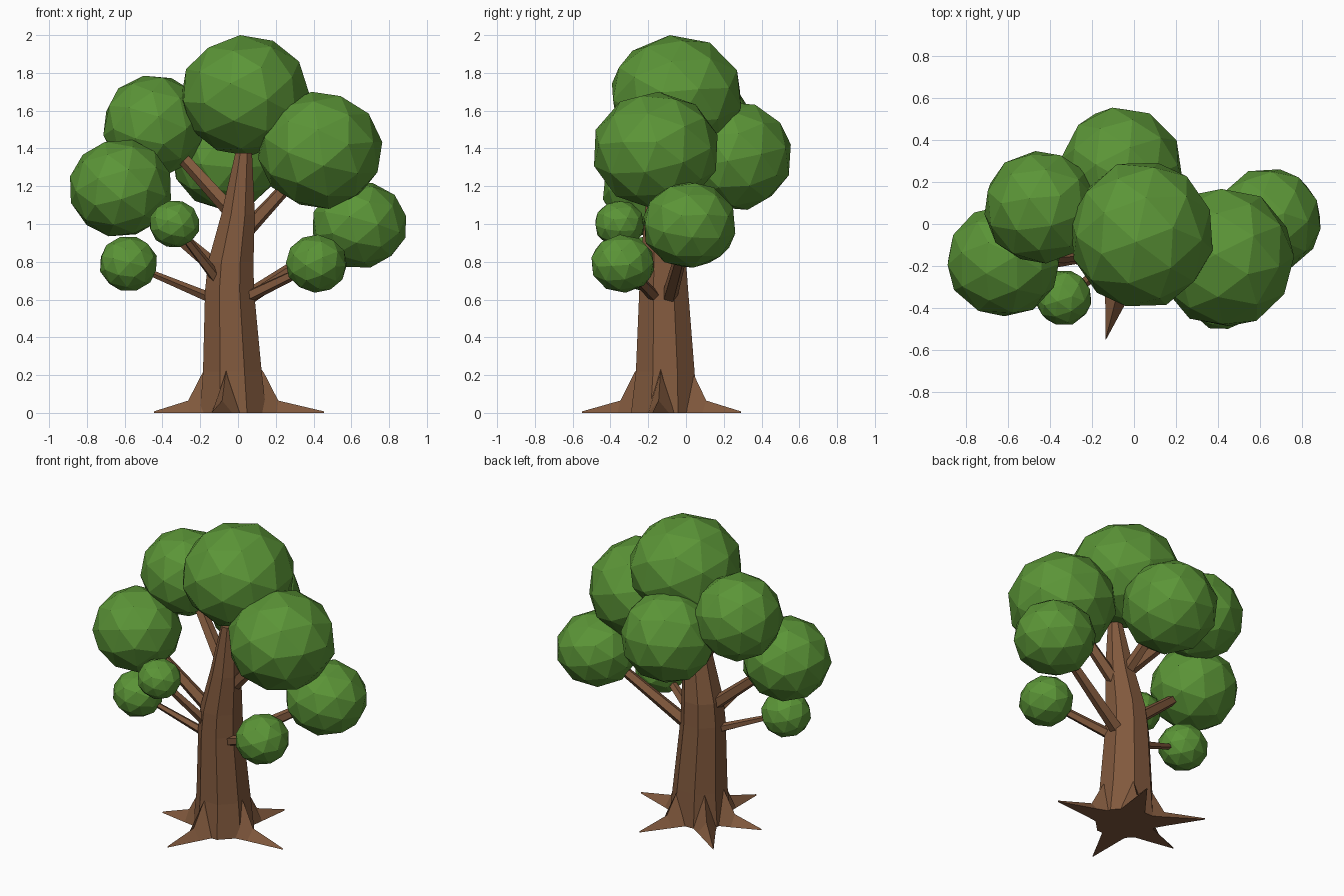
import bpy, bmesh, math, random
from mathutils import Vector, Euler

if "Cube" in bpy.data.objects:
    bpy.data.objects.remove(bpy.data.objects["Cube"])

random.seed(4)


def material(name, rgb):
    m = bpy.data.materials.new(name)
    m.diffuse_color = (*rgb, 1)
    m.use_nodes = True
    m.node_tree.nodes["Principled BSDF"].inputs["Base Color"].default_value = m.diffuse_color
    return m


bark = material("brown bark", (0.22, 0.10, 0.047))
leaf = material("leaf green", (0.105, 0.30, 0.038))


def finish(bm, name, mat):
    bmesh.ops.recalc_face_normals(bm, faces=bm.faces)
    me = bpy.data.meshes.new(name)
    bm.to_mesh(me)
    bm.free()
    me.materials.append(mat)
    ob = bpy.data.objects.new(name, me)
    bpy.context.collection.objects.link(ob)
    return ob


def loft(name, rings, mat):
    """Skin a list of point rings and cap both ends."""
    bm = bmesh.new()
    vs = [[bm.verts.new(p) for p in ring] for ring in rings]
    n = len(rings[0])
    for a, b in zip(vs, vs[1:]):
        for i in range(n):
            j = (i + 1) % n
            bm.faces.new((a[i], a[j], b[j], b[i]))
    bm.faces.new(vs[0])
    bm.faces.new(vs[-1])
    return finish(bm, name, mat)


# Trunk: eight-sided, leaning and tapering (z, x, y, radius)
trunk = [(0, -0.025, -0.115, 0.19), (0.22, -0.03, -0.11, 0.168),
         (0.65, -0.045, -0.118, 0.14), (0.8, -0.038, -0.12, 0.13),
         (1.05, 0.0, -0.13, 0.096), (1.375, 0.03, -0.14, 0.048)]
rings = []
for z, x, y, r in trunk:
    rings.append([(x + r * math.cos(math.tau * (i + 0.5) / 8),
                   y + r * math.sin(math.tau * (i + 0.5) / 8), z) for i in range(8)])
loft("trunk", rings, bark)

# Roots: flat ridged spikes spreading from the base, given by their tips
foot = Vector((-0.025, -0.115, 0))
for k, tip in enumerate([(-0.135, -0.55), (0.455, -0.175), (0.14, 0.29),
                         (-0.365, 0.233), (-0.445, -0.16)]):
    reach = Vector((*tip, 0)) - foot
    length = reach.length
    d = reach.normalized()
    s = Vector((-d.y, d.x, 0))
    rings = []
    for t, w, h in [(0.10, 0.09, 0.30), (0.165, 0.075, 0.21),
                    (0.24, 0.055, 0.065), (length, 0.002, 0.008)]:
        c = foot + d * t
        rings.append([c - s * w, c + s * w, c + Vector((0, 0, h))])
    loft(f"root_{k + 1}", rings, bark)

# Leaf clumps: faceted balls (centre, half sizes)
clumps = {
    "top": ((0.037, -0.05, 1.68), (0.338, 0.342, 0.32)),
    "right_front": ((0.435, -0.16, 1.39), (0.329, 0.327, 0.31)),
    "left_upper": ((-0.445, 0.08, 1.52), (0.268, 0.268, 0.265)),
    "left": ((-0.622, -0.177, 1.19), (0.267, 0.263, 0.255)),
    "back": ((-0.06, 0.265, 1.36), (0.29, 0.29, 0.285)),
    "right": ((0.643, 0.018, 0.995), (0.246, 0.243, 0.226)),
    "small_right": ((0.415, -0.335, 0.79), (0.161, 0.165, 0.154)),
    "small_left": ((-0.58, -0.23, 0.79), (0.150, 0.150, 0.142)),
    "small_front": ((-0.336, -0.352, 1.0), (0.130, 0.128, 0.122)),
}
for name, (centre, half) in clumps.items():
    bm = bmesh.new()
    bmesh.ops.create_icosphere(bm, subdivisions=2, radius=1)
    turn = Euler([random.uniform(0, 6) for _ in range(3)]).to_matrix()
    bmesh.ops.transform(bm, matrix=turn.to_4x4(), verts=bm.verts)
    # Stretch the turned ball to its exact extents
    for ax in range(3):
        m = max(abs(v.co[ax]) for v in bm.verts)
        for v in bm.verts:
            v.co[ax] = centre[ax] + v.co[ax] * half[ax] / m
    finish(bm, f"leaf_clump_{name}", leaf)

# Branches: five-sided tapering limbs from trunk to clump (start, radii)
branches = {
    "left_upper": ((0.0, -0.12, 1.03), 0.045, 0.033),
    "right_front": ((0.01, -0.12, 0.93), 0.045, 0.03),
    "back": ((0.0, -0.12, 1.0), 0.04, 0.03),
    "left": ((-0.06, -0.12, 0.72), 0.045, 0.03),
    "right": ((-0.01, -0.10, 0.57), 0.045, 0.03),
    "small_right": ((0.02, -0.15, 0.60), 0.035, 0.025),
    "small_left": ((-0.10, -0.13, 0.59), 0.03, 0.016),
    "small_front": ((-0.08, -0.16, 0.67), 0.034, 0.022),
}
for name, (start, r0, r1) in branches.items():
    a, end = Vector(start), Vector(clumps[name][0])
    b = a.lerp(end, 0.85)
    q = (b - a).to_track_quat('Z', 'Y')
    rings = []
    for p, r in ((a, r0), (b, r1)):
        rings.append([p + q @ Vector((r * math.cos(math.tau * i / 5),
                                      r * math.sin(math.tau * i / 5), 0)) for i in range(5)])
    loft(f"branch_{name}", rings, bark)
